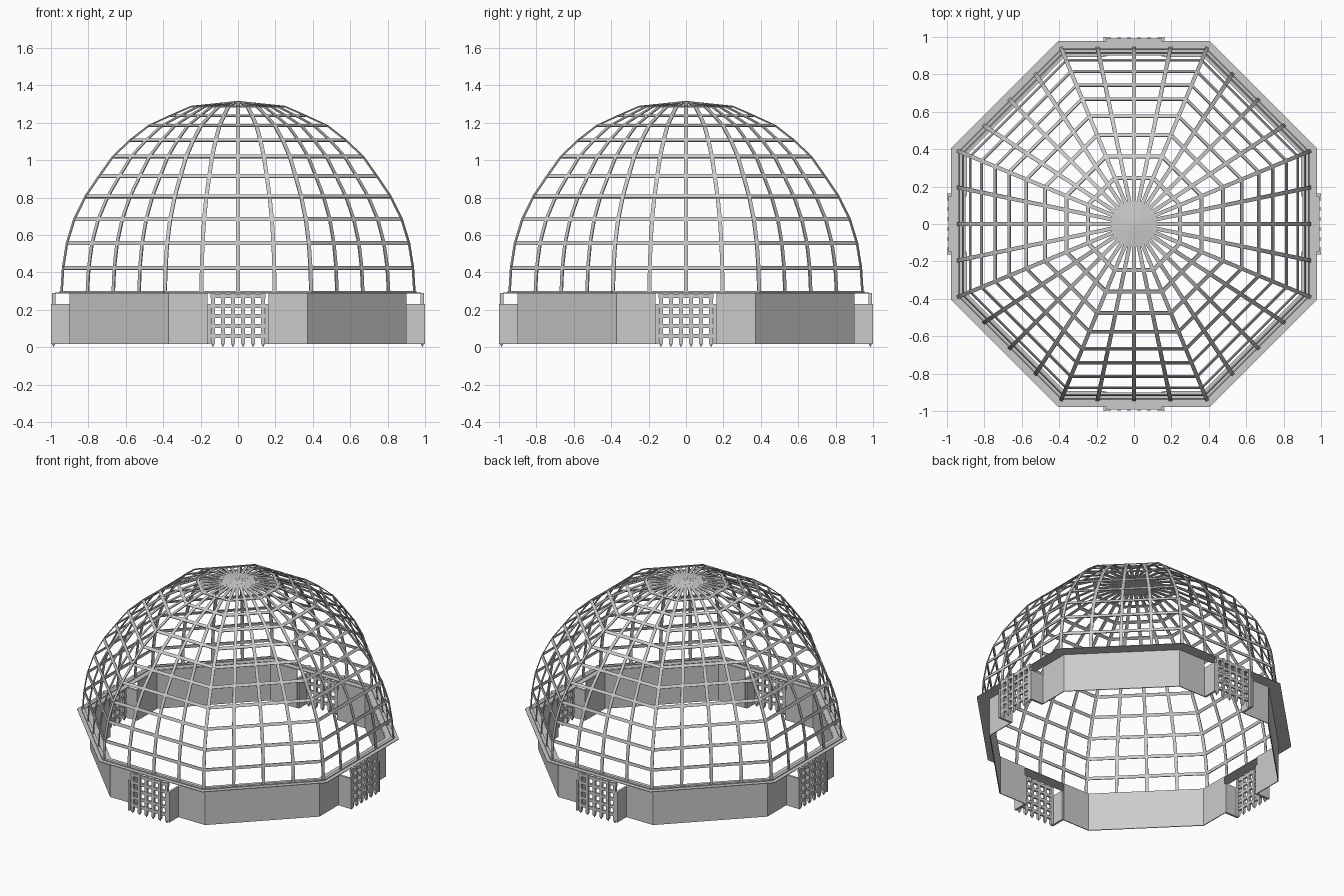
import bpy, bmesh, math
from mathutils import Vector, Matrix

if "Cube" in bpy.data.objects:
    bpy.data.objects.remove(bpy.data.objects["Cube"])

T = math.tan(math.pi / 8)          # half side / apothem of an octagon


def finish(name, bm):
    bmesh.ops.recalc_face_normals(bm, faces=bm.faces[:])
    me = bpy.data.meshes.new(name)
    bm.to_mesh(me)
    bm.free()
    ob = bpy.data.objects.new(name, me)
    bpy.context.collection.objects.link(ob)
    return ob


def rot(k):
    return Matrix.Rotation(k * math.pi / 4, 4, 'Z')


def box(bm, lo, hi, m):
    lo, hi = Vector(lo), Vector(hi)
    c, s = (lo + hi) / 2, hi - lo
    bmesh.ops.create_cube(bm, size=1, matrix=m @ Matrix.Translation(c) @ Matrix.Diagonal((*s, 1)))


def strip(bm, a, b, n, w, t):
    """Flat bar from a to b, width w across, thickness t along the normal n."""
    d = b - a
    x = d.normalized()
    y = n.cross(x).normalized()
    z = x.cross(y)
    m = Matrix((x, y, z)).transposed().to_4x4()
    m.translation = (a + b) / 2
    bmesh.ops.create_cube(bm, size=1, matrix=m @ Matrix.Diagonal((d.length, w, t, 1)))


# Dome profile: (apothem, height)
PROFILE = [(.943, .297), (.935, .425), (.914, .557), (.875, .685), (.815, .807), (.742, .915),
           (.668, 1.02), (.576, 1.107), (.476, 1.185), (.362, 1.238), (.247, 1.288), (.0, 1.314)]


def pt(k, r, z, f):
    return rot(k) @ Vector((f * r * T, -r, z))


# Dome ribs: four per octagon side, running from the base to the crown
bm = bmesh.new()
for k in range(8):
    for f in (-1, -.5, 0, .5):
        out = rot(k) @ Vector((math.sin(f * math.pi / 8), -math.cos(f * math.pi / 8), 0))
        if f in (-.5, 0, .5):
            out = rot(k) @ Vector((0, -1, 0))
        for (r0, z0), (r1, z1) in zip(PROFILE, PROFILE[1:]):
            n = out * (z1 - z0) + Vector((0, 0, r0 - r1))
            strip(bm, pt(k, r0, z0, f), pt(k, r1, z1, f), n, .021, .006)
finish("dome_ribs", bm)

# Dome rings: horizontal octagons at each level
bm = bmesh.new()
for i, (r, z) in enumerate(PROFILE[:-1]):
    r0, z0 = PROFILE[max(i - 1, 0)]
    r1, z1 = PROFILE[i + 1]
    for k in range(8):
        n = rot(k) @ Vector((0, -(z1 - z0), r0 - r1))
        if i == 0:
            n = Vector((0, 0, 1))
        strip(bm, pt(k, r, z, -1), pt(k, r, z, 1), n, .021, .006)
finish("dome_rings", bm)

# Crown disc
bm = bmesh.new()
bmesh.ops.create_cone(bm, cap_ends=True, segments=32, radius1=.125, radius2=0, depth=.014,
                      matrix=Matrix.Translation((0, 0, 1.31)))
finish("crown_cap", bm)

# Flange the dome rests on
bm = bmesh.new()
loops = []
for r, z in ((.9, .288), (.978, .288), (.978, .292), (.9, .292)):
    loops.append([bm.verts.new(pt(k, r, z, 1)) for k in range(8)])
for j in range(4):
    a, b = loops[j], loops[(j + 1) % 4]
    for k in range(8):
        bm.faces.new((a[k], a[(k + 1) % 8], b[(k + 1) % 8], b[k]))
finish("base_flange", bm)

# Base wall: solid on the diagonals, open for a gate on the four main sides
bm = bmesh.new()
Z0, Z1, IN, GAP = .018, .29, .894, .163
for k in range(8):
    spans = [(-1, 1)] if k % 2 else [(-1, -GAP / (.9 * T)), (GAP / (.9 * T), 1)]
    for f0, f1 in spans:
        corners = []
        for z in (Z0, Z1):
            corners.append([bm.verts.new(pt(k, .9, z, f0)), bm.verts.new(pt(k, .9, z, f1)),
                            bm.verts.new(pt(k, IN, z, f1)), bm.verts.new(pt(k, IN, z, f0))])
        lo, hi = corners
        bm.faces.new(lo)
        bm.faces.new(hi)
        for i in range(4):
            j = (i + 1) % 4
            bm.faces.new((lo[i], lo[j], hi[j], hi[i]))
finish("base_wall", bm)

# Gates: jambs on each side and a spiked portcullis
jambs, grille = bmesh.new(), bmesh.new()
for k in (0, 2, 4, 6):
    m = rot(k)
    for s in (-1, 1):
        xs = sorted((s * .148, s * .163))
        box(jambs, (xs[0], -1, Z0), (xs[1], -.895, .232), m)
    for i in range(6):
        x = -.134 + i * .0536
        box(grille, (x - .01, -.995, .02), (x + .01, -.977, .29), m)
        bmesh.ops.create_cone(grille, cap_ends=True, segments=4, radius1=0, radius2=.014, depth=.02,
                              matrix=m @ Matrix.Translation((x, -.986, .01))
                              @ Matrix.Rotation(math.pi / 4, 4, 'Z'))
    for i in range(5):
        z = .06 + i * .0535
        box(grille, (-.148, -.993, z - .01), (.148, -.979, z + .01), m)
finish("gate_jambs", jambs)
finish("gate_grilles", grille)
